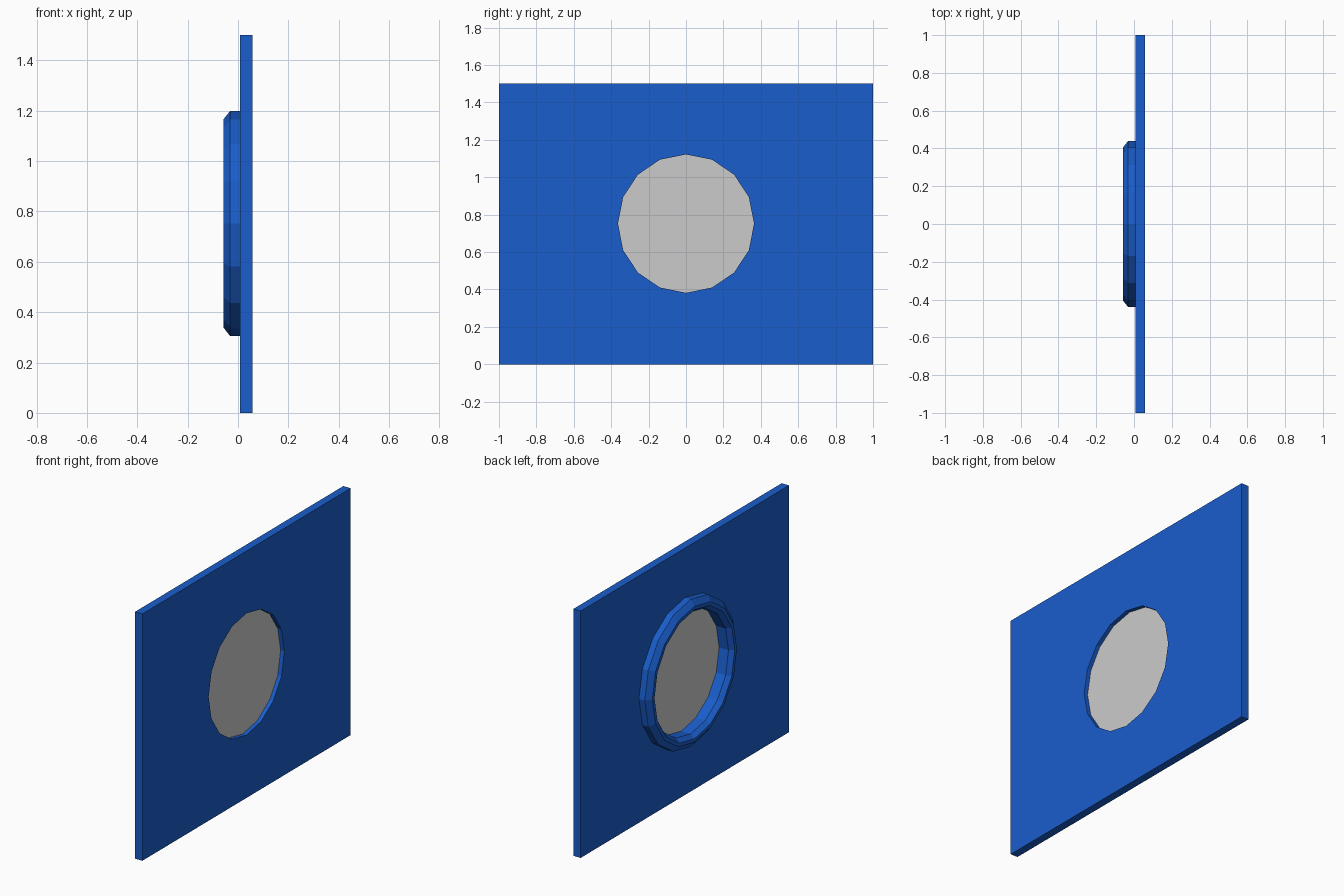
import bpy, bmesh
from math import sin, cos, pi

if "Cube" in bpy.data.objects:
    bpy.data.objects.remove(bpy.data.objects["Cube"])

SIDES = 16
CZ = 0.752            # height of the porthole centre
SQUASH = 0.983        # opening is slightly narrower than tall
BACK, FRONT = 0.008, 0.057
HOLE_R = 0.37

blue = bpy.data.materials.new("blue_paint")
blue.diffuse_color = (0.01, 0.11, 0.6, 1)
blue.use_nodes = True
blue.node_tree.nodes["Principled BSDF"].inputs["Base Color"].default_value = blue.diffuse_color


def circle(bm, x, r):
    return [bm.verts.new((x, r * SQUASH * sin(2 * pi * i / SIDES),
                          CZ + r * cos(2 * pi * i / SIDES)))
            for i in range(SIDES)]


def loop_edges(bm, verts):
    return [bm.edges.new((v, verts[(i + 1) % len(verts)]))
            for i, v in enumerate(verts)]


def finish(bm, name, mat=None):
    bmesh.ops.recalc_face_normals(bm, faces=bm.faces)
    mesh = bpy.data.meshes.new(name)
    bm.to_mesh(mesh)
    bm.free()
    obj = bpy.data.objects.new(name, mesh)
    bpy.context.collection.objects.link(obj)
    if mat:
        mesh.materials.append(mat)
    return obj


# Wall panel: rectangle with a round opening, extruded to thickness
bm = bmesh.new()
rect = [bm.verts.new((BACK, y, z)) for y, z in ((-1, 0), (1, 0), (1, 1.5), (-1, 1.5))]
edges = loop_edges(bm, rect) + loop_edges(bm, circle(bm, BACK, HOLE_R))
bmesh.ops.triangle_fill(bm, edges=edges, use_beauty=True, normal=(1, 0, 0))
bmesh.ops.dissolve_degenerate(bm, dist=1e-5, edges=bm.edges)
ext = bmesh.ops.extrude_face_region(bm, geom=bm.faces[:], use_keep_orig=True)
bmesh.ops.translate(bm, vec=(FRONT - BACK, 0, 0),
                    verts=[g for g in ext["geom"] if isinstance(g, bmesh.types.BMVert)])
finish(bm, "wall_panel", blue)

# Window rim: bevelled profile swept around the opening
profile = [(BACK, 0.4475), (-0.031, 0.4475), (-0.058, 0.413),
           (-0.058, 0.392), (-0.031, HOLE_R), (BACK, HOLE_R)]
bm = bmesh.new()
rings = [circle(bm, x, r) for x, r in profile]
for a, b in zip(rings, rings[1:] + rings[:1]):
    for i in range(SIDES):
        j = (i + 1) % SIDES
        bm.faces.new((a[i], a[j], b[j], b[i]))
finish(bm, "window_rim", blue)

# Glass pane: a single flat disc inside the opening
bm = bmesh.new()
bm.faces.new(circle(bm, 0.032, HOLE_R))
finish(bm, "window_glass")
